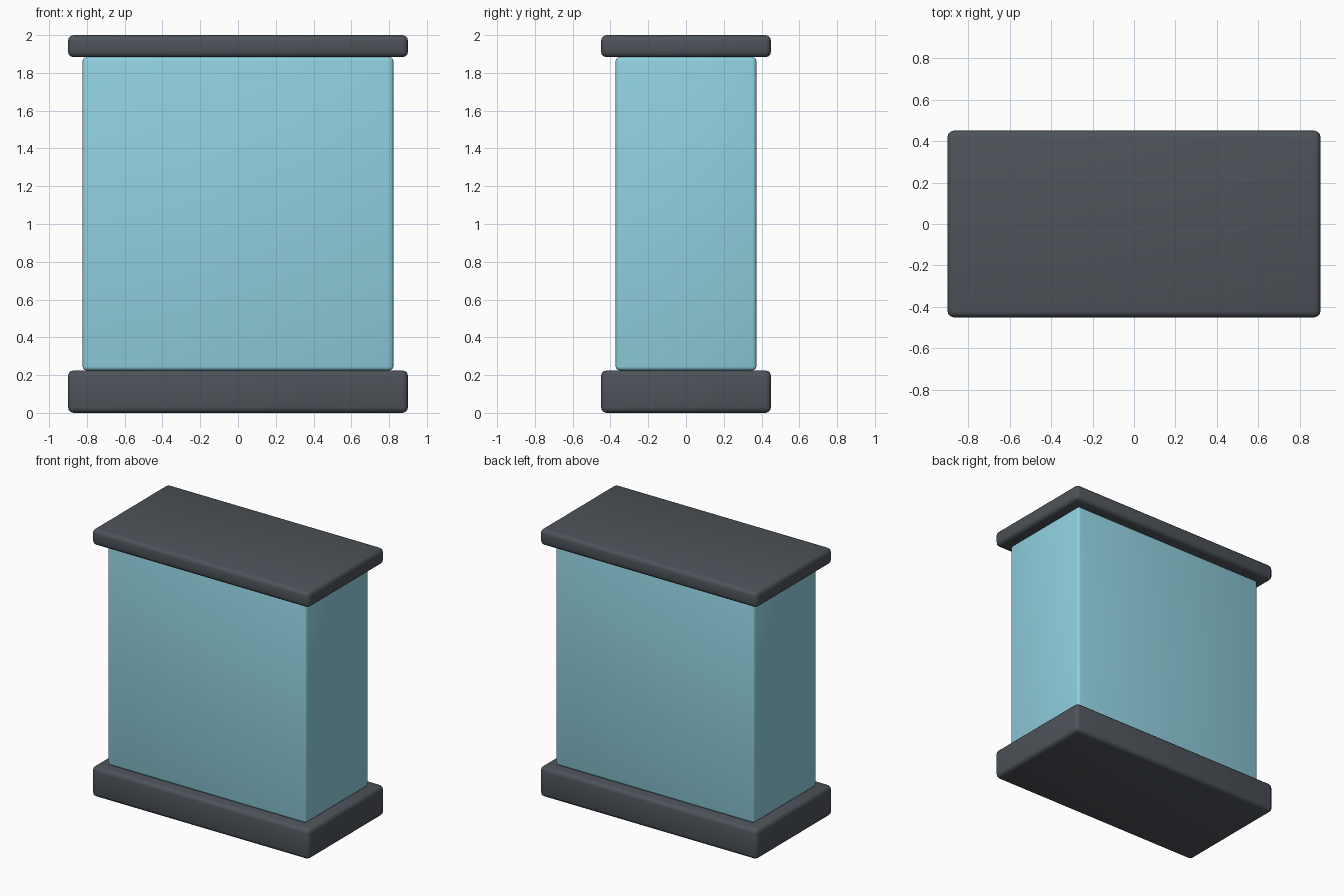
import bpy

if "Cube" in bpy.data.objects:
    bpy.data.objects.remove(bpy.data.objects["Cube"])


def material(name, color):
    mat = bpy.data.materials.new(name)
    mat.diffuse_color = (*color, 1.0)
    mat.use_nodes = True
    mat.node_tree.nodes["Principled BSDF"].inputs["Base Color"].default_value = mat.diffuse_color
    return mat


def rounded_box(name, width, depth, z0, z1, radius, mat):
    bpy.ops.mesh.primitive_cube_add(size=1, location=(0, 0, (z0 + z1) / 2))
    obj = bpy.context.object
    obj.name = name
    obj.scale = (width, depth, z1 - z0)
    bpy.ops.object.transform_apply(location=False, rotation=False, scale=True)
    obj.data.materials.append(mat)
    bevel = obj.modifiers.new("rounded_edges", 'BEVEL')
    bevel.width = radius
    bevel.segments = 3
    bpy.ops.object.modifier_apply(modifier=bevel.name)
    bpy.ops.object.shade_smooth_by_angle()
    return obj


dark = material("dark_frame", (0.076, 0.087, 0.102))
glass = material("blue_glass", (0.28, 0.63, 0.74))

# Plinth, glass body and overhanging lid, stacked from the floor up
rounded_box("base", 1.80, 0.90, 0.0, 0.225, 0.03, dark)
rounded_box("glass_body", 1.645, 0.745, 0.225, 1.883, 0.02, glass)
rounded_box("lid", 1.80, 0.90, 1.883, 2.0, 0.03, dark)
